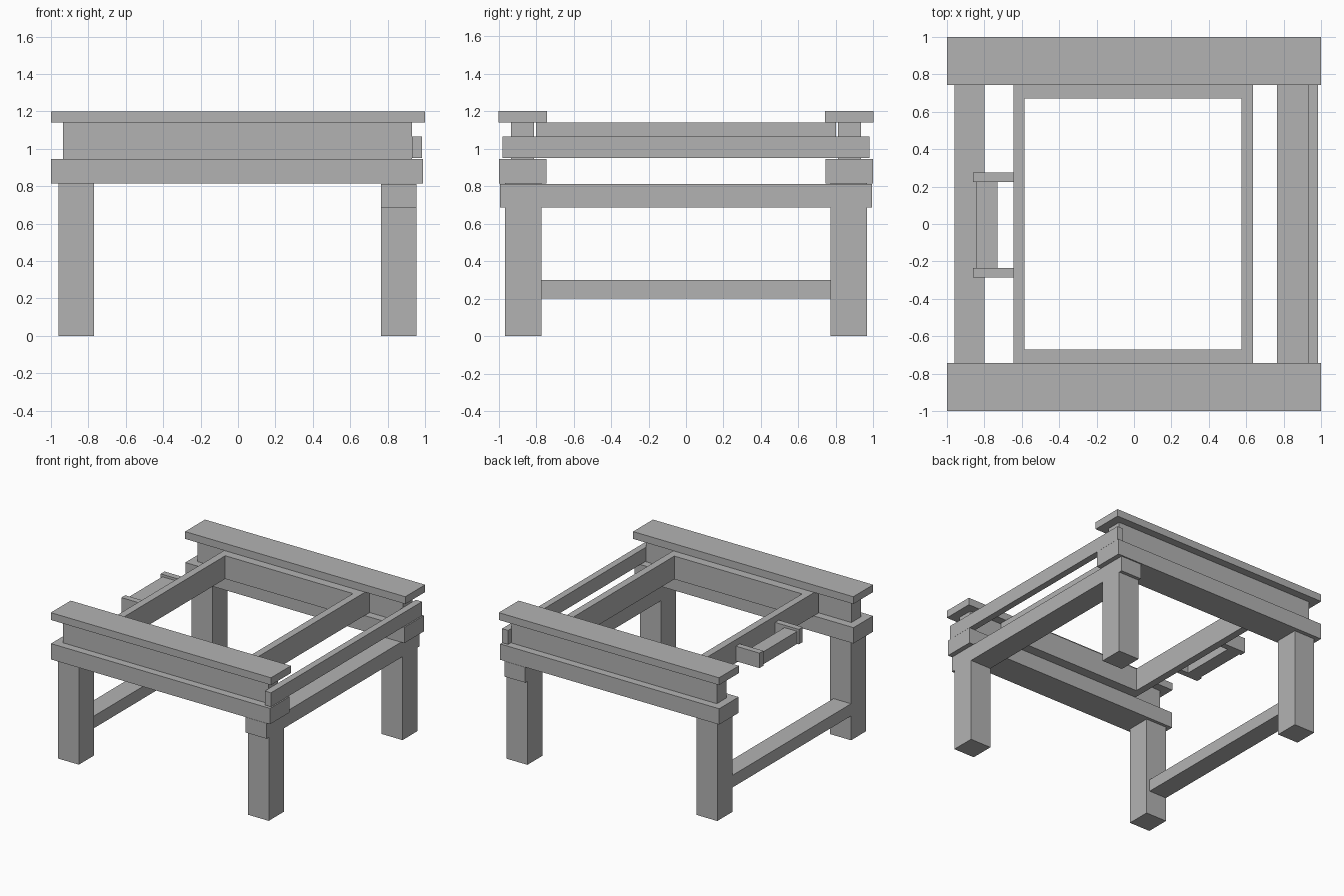
import bpy

cube = bpy.data.objects.get("Cube")
if cube:
    bpy.data.objects.remove(cube, do_unlink=True)

GREY = (0.45, 0.45, 0.45, 1.0)
mat = bpy.data.materials.new("plain_grey")
mat.use_nodes = True
mat.diffuse_color = GREY
for node in mat.node_tree.nodes:
    if node.type == 'BSDF_PRINCIPLED':
        node.inputs["Base Color"].default_value = GREY


def box(name, xs, ys, zs):
    """Axis-aligned timber between the given limits."""
    spans = (xs, ys, zs)
    bpy.ops.mesh.primitive_cube_add(size=1, location=[sum(s) / 2 for s in spans])
    obj = bpy.context.object
    obj.name = name
    obj.scale = [s[1] - s[0] for s in spans]
    bpy.ops.object.transform_apply(location=False, rotation=False, scale=True)
    obj.data.materials.append(mat)
    return obj


def flip(span, sign):
    return tuple(sorted(sign * v for v in span))


# Front and back: legs, long beam, upright board and cap board
for end, sign in (("front", -1), ("back", 1)):
    leg_y = flip((0.77, 0.965), sign)
    box(end + "_right_leg", (-0.96, -0.77), leg_y, (0, 0.815))
    box(end + "_left_leg", (0.765, 0.955), leg_y, (0, 0.685))
    box(end + "_beam", (-1, 0.99), flip((0.745, 0.998), sign), (0.815, 0.945))
    box(end + "_upright_board", (-0.935, 0.93), flip((0.81, 0.935), sign), (0.945, 1.14))
    box(end + "_cap_board", (-1, 1), flip((0.742, 1), sign), (1.14, 1.2))

# Side timbers joining front and back
box("left_cross_rail", (0.765, 0.955), (-0.993, 0.993), (0.685, 0.811))
box("left_side_board", (0.93, 0.985), (-0.98, 0.98), (0.95, 1.065))
box("right_stretcher", (-0.96, -0.80), (-0.77, 0.77), (0.20, 0.30))

# Open inner frame
for name, xs in (("right", (-0.645, -0.585)), ("left", (0.575, 0.635))):
    box("frame_" + name + "_bar", xs, (-0.67, 0.67), (0.95, 1.14))
for name, sign in (("front", -1), ("back", 1)):
    box("frame_" + name + "_bar", (-0.645, 0.635), flip((0.67, 0.80), sign), (0.95, 1.14))

# Pull handle on the frame
box("handle_front_arm", (-0.86, -0.645), (-0.285, -0.235), (0.965, 1.088))
box("handle_back_arm", (-0.86, -0.645), (0.225, 0.275), (0.965, 1.088))
box("handle_grip", (-0.845, -0.73), (-0.235, 0.225), (0.965, 1.068))
